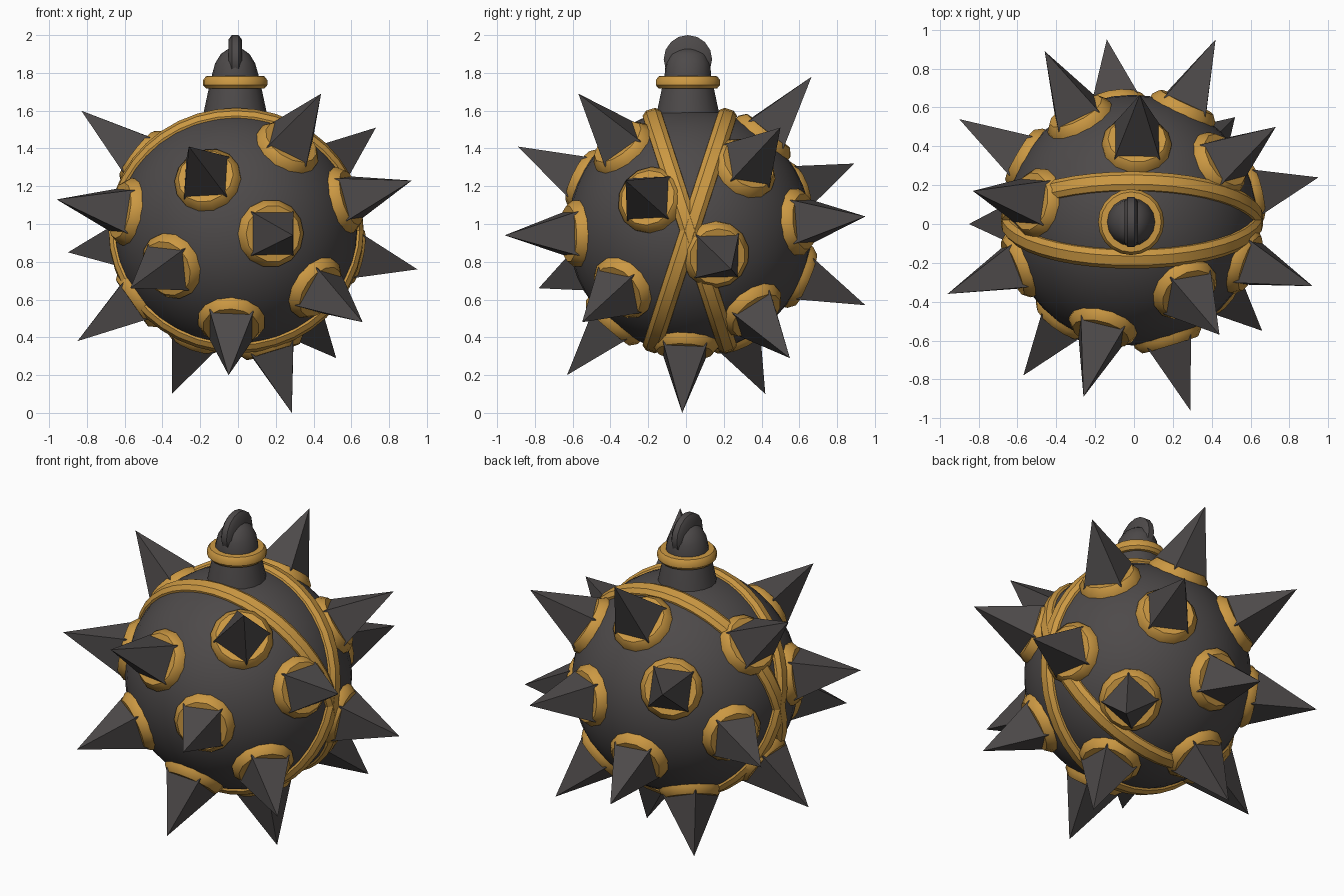
import bpy, bmesh, math
from mathutils import Vector, Matrix

if "Cube" in bpy.data.objects:
    bpy.data.objects.remove(bpy.data.objects["Cube"])

C = Vector((-0.01, 0.02, 0.965))   # ball centre
R = 0.645                          # ball radius


def material(name, rgb):
    m = bpy.data.materials.new(name)
    m.diffuse_color = (*rgb, 1)
    m.use_nodes = True
    m.node_tree.nodes["Principled BSDF"].inputs["Base Color"].default_value = m.diffuse_color
    return m


IRON = material("dark iron", (0.075, 0.068, 0.068))
GOLD = material("gold", (0.60, 0.315, 0.055))


def finish(bm, name, mat, matrix, angle=None):
    bmesh.ops.recalc_face_normals(bm, faces=bm.faces)
    me = bpy.data.meshes.new(name)
    bm.to_mesh(me)
    bm.free()
    me.materials.append(mat)
    ob = bpy.data.objects.new(name, me)
    bpy.context.collection.objects.link(ob)
    ob.matrix_world = matrix
    if angle:
        bpy.ops.object.select_all(action='DESELECT')
        bpy.context.view_layer.objects.active = ob
        ob.select_set(True)
        bpy.ops.object.shade_smooth_by_angle(angle=math.radians(angle))
    return ob


def lathe(name, profile, n, mat, matrix, angle=None, closed=False, turn=0.0, squash=None):
    """Revolve (radius, height) points around local z."""
    bm = bmesh.new()
    rings = []
    for k, (r, h) in enumerate(profile):
        s = squash[k] if squash else 1
        if r == 0:
            rings.append([bm.verts.new((0, 0, h))] * n)
        else:
            rings.append([bm.verts.new((s * r * math.cos(turn + 2 * math.pi * i / n),
                                        r * math.sin(turn + 2 * math.pi * i / n), h)) for i in range(n)])
    pairs = list(zip(rings, rings[1:]))
    if closed:
        pairs.append((rings[-1], rings[0]))
    for a, b in pairs:
        for i in range(n):
            j = (i + 1) % n
            vs = list(dict.fromkeys((a[i], a[j], b[j], b[i])))
            if len(vs) > 2:
                bm.faces.new(vs)
    return finish(bm, name, mat, matrix, angle)


# Ball body
bm = bmesh.new()
bmesh.ops.create_uvsphere(bm, u_segments=40, v_segments=24, radius=R)
finish(bm, "ball_body", IRON, Matrix.Translation(C), 60)

# Two tilted gold bands that cross at the sides
band = [(0.60, -0.055), (0.655, -0.05), (0.675, -0.025), (0.675, 0.025), (0.655, 0.05), (0.60, 0.055)]
for name, tilt in (("band_a", 72), ("band_b", 108)):
    lathe(name, band, 40, GOLD, Matrix.Translation(C) @ Matrix.Rotation(math.radians(tilt), 4, 'X'), 35, closed=True)

# Spikes: tip positions, each with a gold collar
TIPS = [(.285, -.02, .0), (-.35, .42, .10), (-.05, -.63, .20), (.52, .55, .29), (.66, -.55, .48),
        (.95, .24, .76), (.92, -.32, 1.23), (.73, .50, 1.51), (.44, -.57, 1.69), (-.83, .17, 1.60),
        (-.96, -.36, 1.13), (-.90, .54, .85), (-.85, .0, .38), (-.57, -.78, .66), (.29, -.96, .94),
        (-.26, -.89, 1.41), (.03, .665, 1.78), (-.46, .89, 1.32), (-.14, .95, .57), (.42, .95, 1.04)]
for i, tip in enumerate(TIPS):
    d = Vector(tip) - C
    length = d.length
    # square base follows the nearest world axis
    k = max(range(3), key=lambda a: abs(d[a]))
    axis = Vector((0, 0, 0))
    axis[k] = math.copysign(1, d[k])
    rot = axis.rotation_difference(d) @ Vector((0, 0, 1)).rotation_difference(axis)
    mw = Matrix.Translation(C) @ rot.to_matrix().to_4x4()
    lathe(f"spike_{i + 1}", [(0, .56), (.172, .56), (.165, .655), (0, length)], 4, IRON, mw, turn=math.pi / 4)
    lathe(f"spike_collar_{i + 1}", [(0, .56), (.178, .56), (.180, .635), (.150, .672), (0, .672)], 14,
          GOLD, mw, 40)

# Neck, gold neck ring and flattened loop-shaped cap
top = Matrix.Translation((-0.015, 0.01, 0))
lathe("neck", [(0, 1.45), (.18, 1.50), (.165, 1.60), (.135, 1.74), (0, 1.74)], 18, IRON, top, 40)
lathe("neck_ring", [(.12, 1.715), (.155, 1.718), (.17, 1.735), (.17, 1.762), (.155, 1.782), (.11, 1.785)], 20,
      GOLD, top, 40, closed=True)
lathe("cap", [(0, 1.72), (.125, 1.74), (.123, 1.79), (.118, 1.85), (.095, 1.90), (.05, 1.925), (0, 1.93)], 16,
      IRON, top, 50, squash=[1, 1, 1, .9, .8, .8, 1])
lathe("cap_loop", [(0, -.035), (.105, -.035), (.128, -.018), (.128, .018), (.105, .035), (0, .035)], 16, IRON,
      Matrix.Translation((-0.015, 0.01, 1.872)) @ Matrix.Rotation(math.pi / 2, 4, 'Y'), 50)
